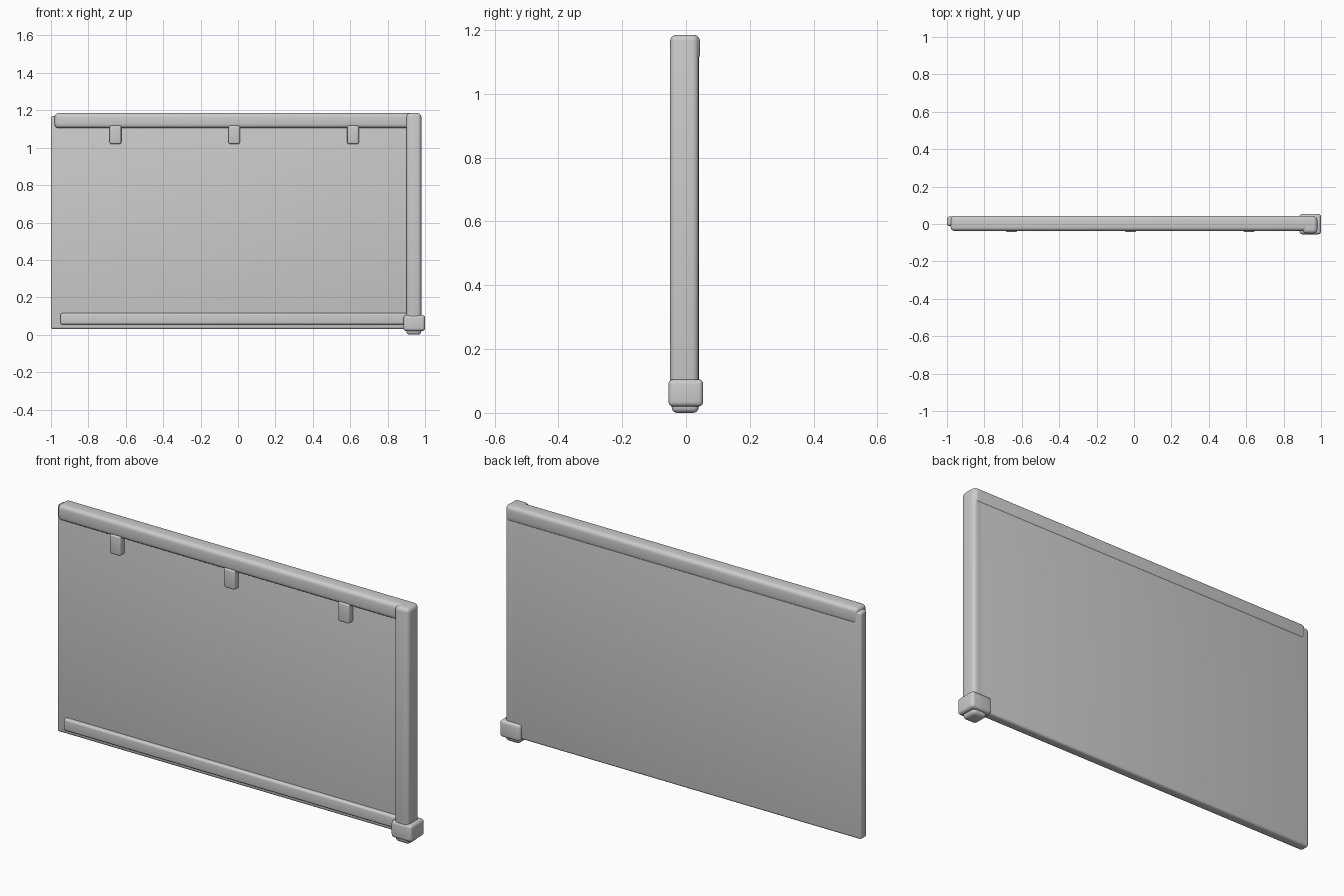
import bpy
import math
from mathutils import Vector

if "Cube" in bpy.data.objects:
    bpy.data.objects.remove(bpy.data.objects["Cube"])

grey = bpy.data.materials.new("light_grey")
grey.use_nodes = True
colour = (0.6, 0.6, 0.6, 1)
grey.diffuse_color = colour
grey.node_tree.nodes["Principled BSDF"].inputs["Base Color"].default_value = colour


def rounded_box(name, low, high, radius, segments=4):
    """Box between two corners with rounded edges."""
    low, high = Vector(low), Vector(high)
    bpy.ops.mesh.primitive_cube_add(size=1, location=(low + high) / 2)
    ob = bpy.context.object
    ob.name = name
    ob.scale = high - low
    bpy.ops.object.transform_apply(location=False, rotation=False, scale=True)
    bevel = ob.modifiers.new("rounding", "BEVEL")
    bevel.width = radius
    bevel.segments = segments
    bpy.ops.object.modifier_apply(modifier=bevel.name)
    bpy.ops.object.shade_smooth_by_angle(angle=math.radians(35))
    ob.data.materials.append(grey)
    return ob


# Flat sheet
rounded_box("panel", (-1, -0.01, 0.03), (0.95, 0.04, 1.17), 0.012)

# Frame: top rail, upright post and bottom ledge
rounded_box("top_rail", (-0.98, -0.037, 1.105), (0.975, 0.044, 1.185), 0.02)
rounded_box("post", (0.9, -0.05, 0.06), (0.98, 0.04, 1.185), 0.02)
rounded_box("bottom_ledge", (-0.95, -0.03, 0.055), (0.93, 0.01, 0.115), 0.01)

# Corner block and its foot
rounded_box("corner_block", (0.885, -0.055, 0.02), (1, 0.054, 0.105), 0.015)
rounded_box("foot", (0.9, -0.045, 0), (0.98, 0.04, 0.06), 0.018)

# Clips hanging below the top rail
for i, x in enumerate((-0.655, -0.02, 0.615)):
    rounded_box(f"clip_{i + 1}", (x - 0.031, -0.043, 1.02),
                (x + 0.031, 0.01, 1.118), 0.009)
